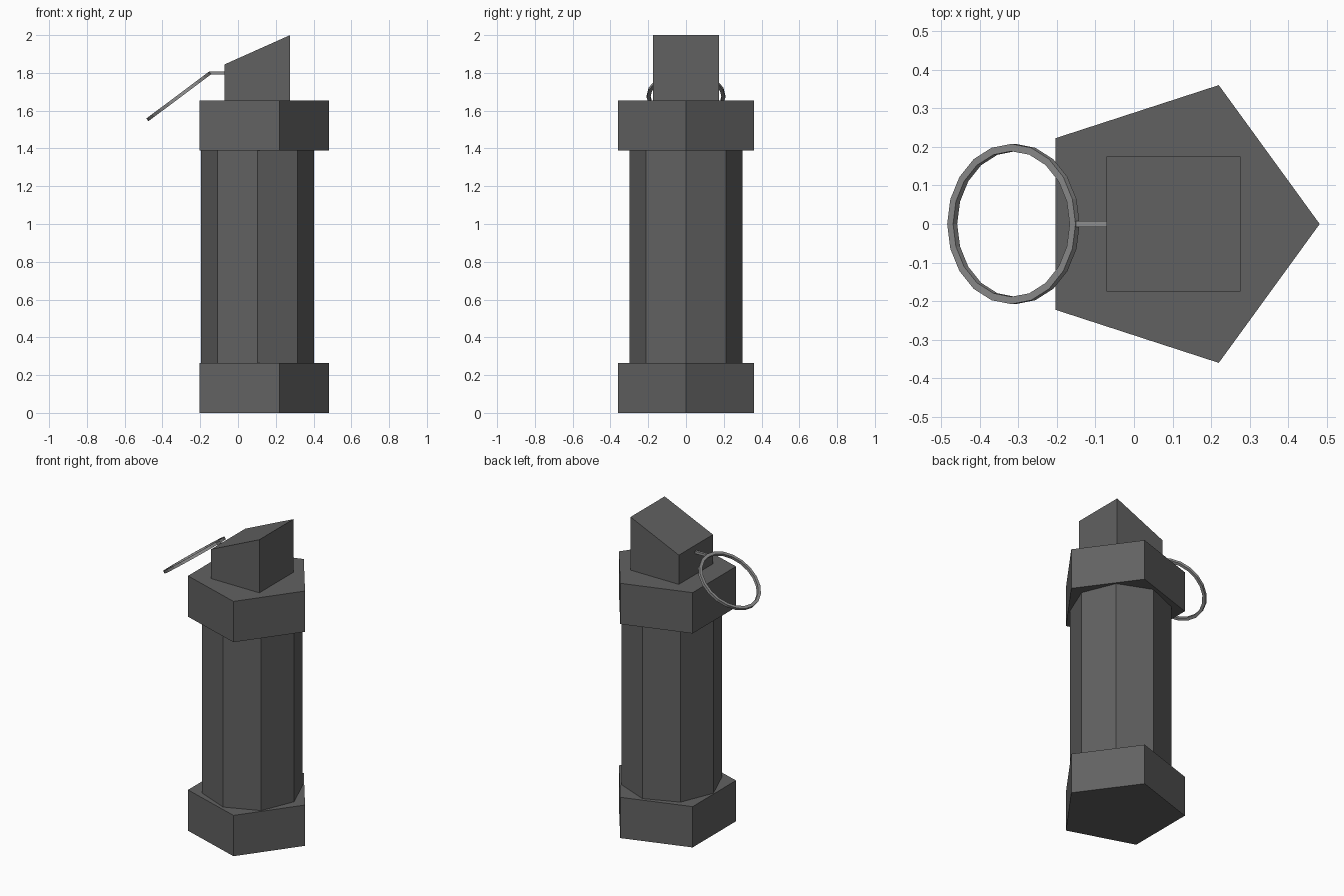
import bpy, bmesh, math
from mathutils import Matrix, Vector

if "Cube" in bpy.data.objects:
    bpy.data.objects.remove(bpy.data.objects["Cube"])

AXIS_X = 0.103  # centre line of the canister


def material(name, v):
    m = bpy.data.materials.new(name)
    m.diffuse_color = (v, v, v, 1)
    m.use_nodes = True
    m.node_tree.nodes["Principled BSDF"].inputs["Base Color"].default_value = m.diffuse_color
    return m


DARK = material("dark_metal", 0.12)
LIGHT = material("pin_metal", 0.28)


def add_object(name, bm, mat):
    bmesh.ops.recalc_face_normals(bm, faces=bm.faces)
    mesh = bpy.data.meshes.new(name)
    bm.to_mesh(mesh)
    bm.free()
    mesh.materials.append(mat)
    obj = bpy.data.objects.new(name, mesh)
    bpy.context.collection.objects.link(obj)
    return obj


def prism(name, sides, radius, z0, z1):
    """Upright regular prism with one corner pointing to +x."""
    bm = bmesh.new()
    ring = [bm.verts.new((AXIS_X + radius * math.cos(math.tau * i / sides),
                          radius * math.sin(math.tau * i / sides), z0))
            for i in range(sides)]
    extrude(bm, bm.faces.new(ring), (0, 0, z1 - z0))
    return add_object(name, bm, DARK)


def extrude(bm, face, vec):
    new = bmesh.ops.extrude_face_region(bm, geom=[face], use_keep_orig=True)["geom"]
    bmesh.ops.translate(bm, vec=vec, verts=[g for g in new if isinstance(g, bmesh.types.BMVert)])


def side_profile(name, pts, half_depth, mat):
    """Outline in x/z, extruded symmetrically along y."""
    bm = bmesh.new()
    face = bm.faces.new([bm.verts.new((x, -half_depth, z)) for x, z in pts])
    extrude(bm, face, (0, 2 * half_depth, 0))
    return add_object(name, bm, mat)


# Canister: octagonal body between two pentagonal caps
prism("bottom_cap", 5, 0.379, 0, 0.265)
prism("body", 8, 0.30, 0.265, 1.39)
prism("top_cap", 5, 0.379, 1.39, 1.655)

# Fuse block with sloping top
side_profile("fuse_block", [(-0.071, 1.655), (0.276, 1.655), (0.276, 2.0), (-0.071, 1.845)],
             0.175, DARK)

# Short pin joining the block to the ring
side_profile("pin", [(-0.15, 1.791), (-0.071, 1.791), (-0.071, 1.807), (-0.15, 1.807)],
             0.008, LIGHT)

# Tilted pull ring: square section spun in 20 steps
bm = bmesh.new()
outer, inner, h = 0.208, 0.189, 0.009
section = [bm.verts.new(p) for p in ((inner, 0, -h), (outer, 0, -h), (outer, 0, h), (inner, 0, h))]
edges = [bm.edges.new((section[i], section[(i + 1) % 4])) for i in range(4)]
bmesh.ops.spin(bm, geom=section + edges, cent=(0, 0, 0), axis=(0, 0, 1),
               angle=math.tau, steps=20, use_merge=False)
bmesh.ops.remove_doubles(bm, verts=bm.verts, dist=0.0005)
tilt = Matrix.Translation(Vector((-0.313, 0, 1.676))) @ Matrix.Rotation(math.radians(-36.8), 4, 'Y')
bmesh.ops.transform(bm, matrix=tilt, verts=bm.verts)
add_object("pull_ring", bm, LIGHT)
